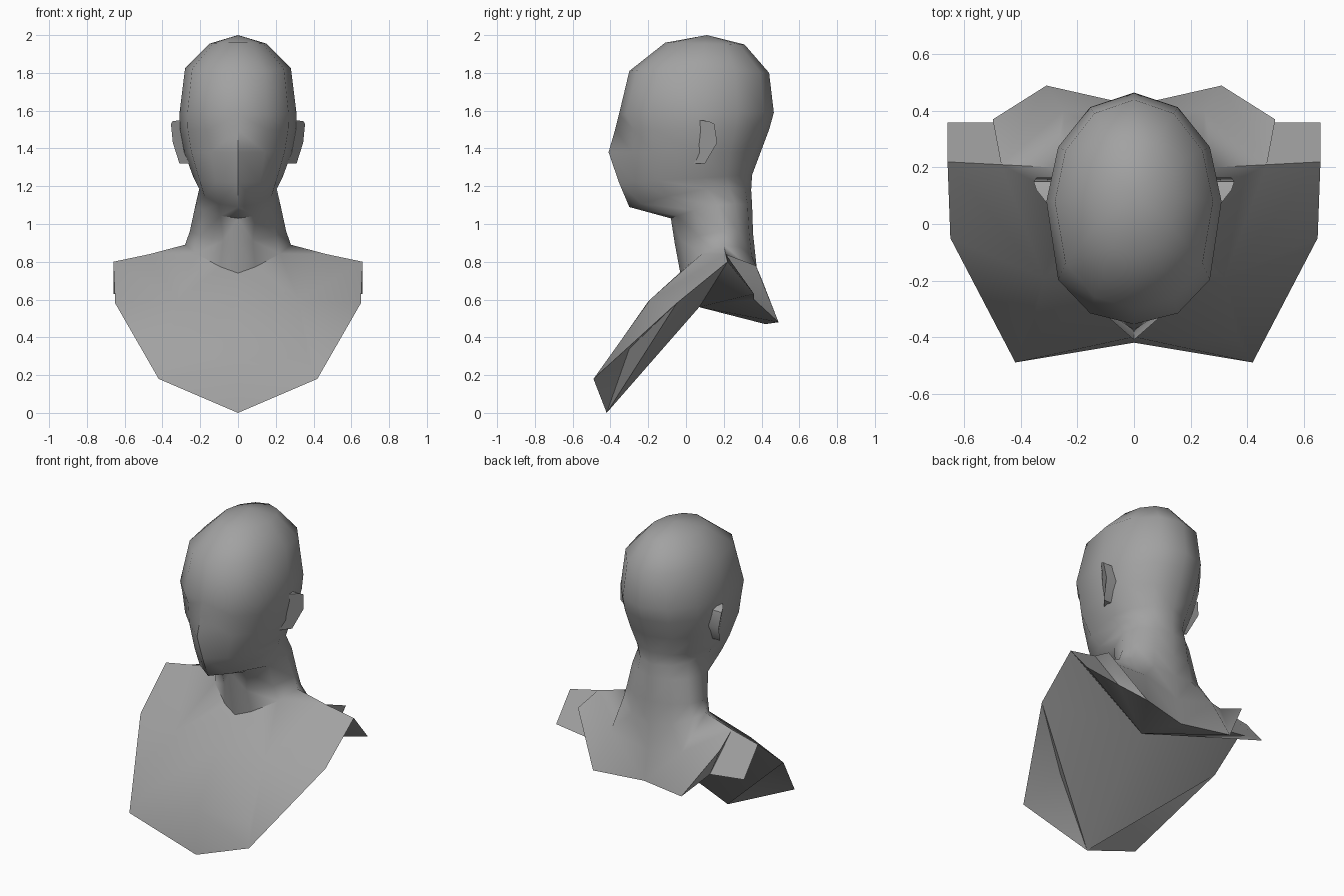
import bpy, bmesh, math

if "Cube" in bpy.data.objects:
    bpy.data.objects.remove(bpy.data.objects["Cube"])

grey = bpy.data.materials.new("clay grey")
grey.diffuse_color = (0.36, 0.36, 0.36, 1)
grey.use_nodes = True
grey.node_tree.nodes["Principled BSDF"].inputs["Base Color"].default_value = grey.diffuse_color


def make(name, verts, faces, angle, mirror=False):
    me = bpy.data.meshes.new(name)
    me.from_pydata(verts, [], faces)
    bm = bmesh.new()
    bm.from_mesh(me)
    if mirror:
        geom = bm.verts[:] + bm.edges[:] + bm.faces[:]
        bmesh.ops.mirror(bm, geom=geom, axis='X', merge_dist=0.001)
        bmesh.ops.remove_doubles(bm, verts=bm.verts[:], dist=0.0005)
    bmesh.ops.recalc_face_normals(bm, faces=bm.faces[:])
    bm.to_mesh(me)
    bm.free()
    me.materials.append(grey)
    ob = bpy.data.objects.new(name, me)
    bpy.context.collection.objects.link(ob)
    bpy.ops.object.select_all(action='DESELECT')
    ob.select_set(True)
    bpy.context.view_layer.objects.active = ob
    bpy.ops.object.shade_smooth_by_angle(angle=math.radians(angle))
    return ob


# Head and neck: tilted half rings, top to bottom
# (front y, front z, back y, back z, half width, y of widest point,
#  ridge push, front side power, front squareness, lift at the sides)
rings = [
    (-0.11, 1.96, 0.31, 1.95, 0.15, 0.10, 0, 1, 1, 0),
    (-0.30, 1.81, 0.44, 1.80, 0.28, 0.08, 0, 1, 0.8, 0.02),
    (-0.355, 1.58, 0.465, 1.59, 0.31, 0.08, 0, 1, 0.65, 0),
    (-0.31, 1.50, 0.44, 1.50, 0.307, 0.08, 0.065, 1, 0.6, 0),
    (-0.32, 1.38, 0.395, 1.38, 0.285, 0.07, 0.09, 1, 0.65, 0),
    (-0.31, 1.22, 0.35, 1.26, 0.235, 0.08, 0.045, 1, 0.8, 0),
    (-0.285, 1.09, 0.345, 1.18, 0.205, 0.11, 0.015, 1, 0.9, 0.04),
    (-0.08, 1.03, 0.35, 1.10, 0.225, 0.17, 0, 1.3, 1, 0.03),
    (-0.06, 0.90, 0.355, 0.95, 0.255, 0.20, 0, 1.7, 1, 0.03),
    (-0.03, 0.74, 0.37, 0.81, 0.28, 0.20, 0, 1.6, 1, 0.11),
]
H = 6
verts, faces = [(0, 0.11, 2.0)], []
for yf, zf, yb, zb, w, ym, push, p, q, lift in rings:
    for i in range(H + 1):
        t = math.pi * i / H
        s, c = math.sin(t), math.cos(t)
        if i in (0, H):
            s = 0
        front = c > 0.001
        y = ym - (c ** q * (ym - yf) if front else c * (yb - ym))
        z = zf + (zb - zf) * (y - yf) / (yb - yf) + lift * s * s
        verts.append((s ** (p if front else 1) * w, y - (push if i == 0 else 0), z))
for i in range(H):
    faces.append((0, 1 + i, 2 + i))
    for r in range(len(rings) - 1):
        a, b = 1 + r * (H + 1) + i, 1 + (r + 1) * (H + 1) + i
        faces.append((a, b, b + 1, a + 1))

# Chest, shoulders and upper back, joined to the last neck ring
base = 1 + (len(rings) - 1) * (H + 1)
index = {"n%d" % i: base + i for i in range(H + 1)}
P = {
    # middle of chest, shoulder and back
    "m0": (0, -0.20, 0.59), "m1": (0.32, -0.19, 0.60), "m2": (0.47, 0.21, 0.84),
    "m3": (0.25, 0.40, 0.71), "m4": (0, 0.385, 0.65),
    # lower chest
    "l0": (0, -0.40, 0.28), "l1": (0.37, -0.41, 0.29),
    # outer rim of chest and sleeve
    "o0": (0, -0.42, 0.0), "o1": (0.42, -0.49, 0.18), "o2": (0.65, -0.05, 0.58),
    "s": (0.66, 0.22, 0.80), "b": (0.66, 0.36, 0.63), "r": (0.42, 0.36, 0.60),
    # back flap
    "k": (0.50, 0.37, 0.78), "q": (0.31, 0.49, 0.48), "c": (0, 0.42, 0.47),
    # hollow under the shell
    "p": (0, 0.07, 0.56), "v": (0.30, -0.30, 0.34),
}
for key, co in P.items():
    index[key] = len(verts)
    verts.append(co)
shell = ("n0 n1 m1 m0|n1 n2 m1|n2 n3 m2|n2 m2 m1|n3 n4 m3 m2|n4 n5 m3|n5 n6 m4 m3|"
         "m0 m1 l1 l0|l0 l1 o1 o0|m1 o2 o1 l1|m1 m2 s o2|"
         "m2 r b s|m2 k r|m2 m3 q k|m3 m4 c q|k q r|"
         "o0 o1 v|o1 o2 v|o0 v o2|o0 o2 p|o2 s p|s b p|b r p|r q p|q c p")
faces += [tuple(index[v] for v in f.split()) for f in shell.split("|")]
make("head_and_shoulders", verts, faces, 58, mirror=True)

# Ears: thin wedges, buried at the front edge
ear = [(0.29, 0.05, 1.55), (0.345, 0.12, 1.545), (0.355, 0.15, 1.53),
       (0.345, 0.165, 1.43), (0.31, 0.10, 1.32), (0.25, 0.03, 1.32)]
inner = [(0.24, y, z) for x, y, z in ear]
n = len(ear)
ear_faces = [tuple(range(n)), tuple(range(2 * n - 1, n - 1, -1))]
ear_faces += [(i, (i + 1) % n, n + (i + 1) % n, n + i) for i in range(n)]
for side, sx in (("right", 1), ("left", -1)):
    make("ear_" + side, [(x * sx, y, z) for x, y, z in ear + inner], ear_faces, 50)
